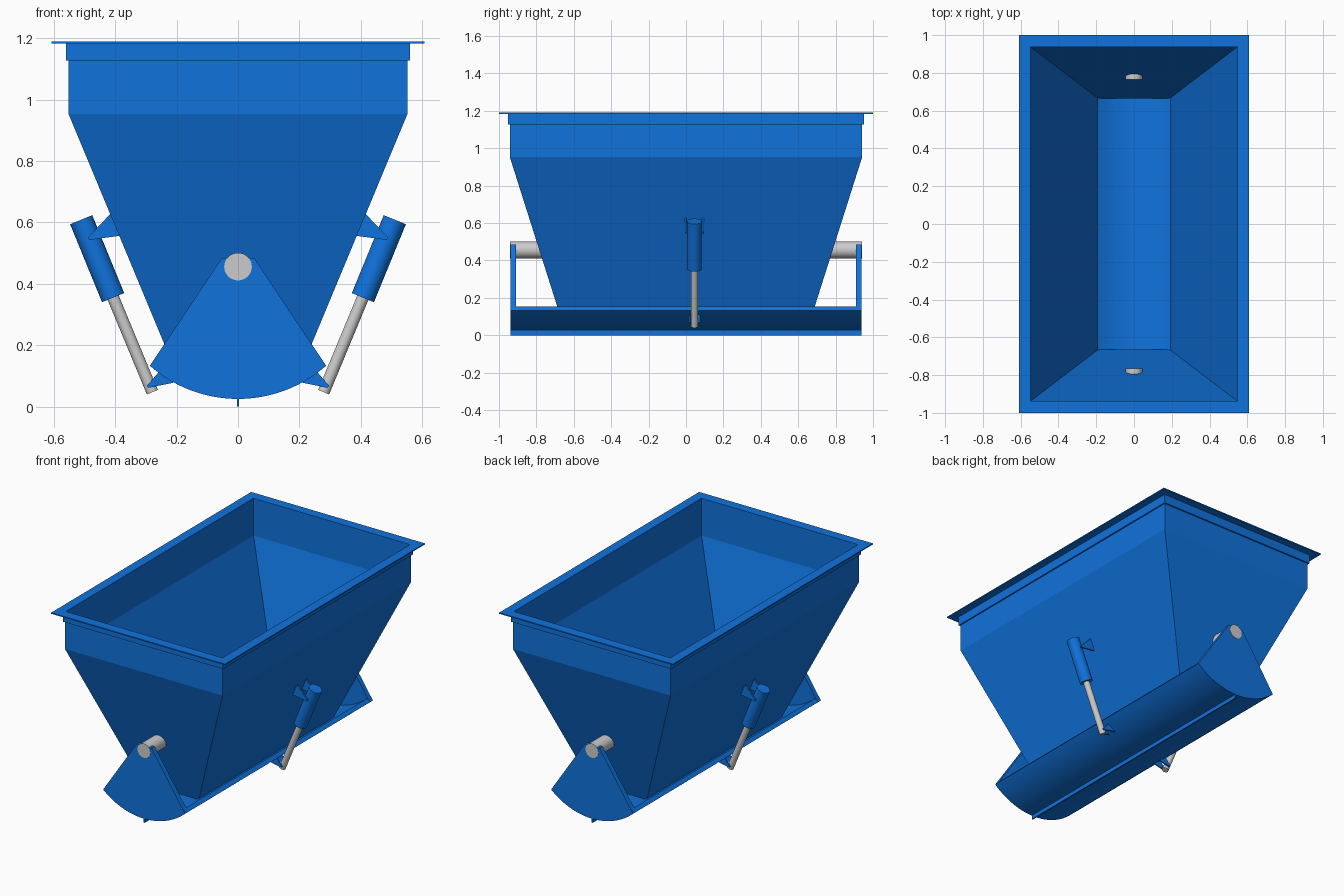
import bpy, bmesh, math
from mathutils import Vector

if "Cube" in bpy.data.objects:
    bpy.data.objects.remove(bpy.data.objects["Cube"])

blue = bpy.data.materials.new("blue_paint")
blue.diffuse_color = (0.005, 0.17, 0.72, 1)
blue.use_nodes = True
blue.node_tree.nodes["Principled BSDF"].inputs["Base Color"].default_value = blue.diffuse_color


def finish(name, bm, mat=blue, smooth=False):
    bmesh.ops.recalc_face_normals(bm, faces=bm.faces)
    me = bpy.data.meshes.new(name)
    bm.to_mesh(me)
    bm.free()
    ob = bpy.data.objects.new(name, me)
    bpy.context.collection.objects.link(ob)
    if mat:
        me.materials.append(mat)
    if smooth:
        bpy.ops.object.select_all(action='DESELECT')
        ob.select_set(True)
        bpy.context.view_layer.objects.active = ob
        bpy.ops.object.shade_smooth_by_angle(angle=math.radians(30))
    return ob


def loft(name, sections, closed):
    """Rectangular rings (half x, half y, z) joined into walls."""
    bm = bmesh.new()
    rings = [[bm.verts.new((sx * x, sy * y, z)) for sx, sy in ((-1, -1), (1, -1), (1, 1), (-1, 1))]
             for x, y, z in sections]
    pairs = list(zip(rings, rings[1:]))
    if closed:
        pairs.append((rings[-1], rings[0]))
    for a, b in pairs:
        for i in range(4):
            j = (i + 1) % 4
            bm.faces.new((a[i], a[j], b[j], b[i]))
    return finish(name, bm)


def prism(name, pts, y0, y1, s=1, smooth=False):
    """XZ profile extruded along y; s=-1 turns it half a turn about z."""
    bm = bmesh.new()
    f = bm.faces.new([bm.verts.new((s * x, s * y0, z)) for x, z in pts])
    ext = bmesh.ops.extrude_face_region(bm, geom=[f])
    bmesh.ops.translate(bm, vec=(0, s * (y1 - y0), 0),
                        verts=[v for v in ext["geom"] if isinstance(v, bmesh.types.BMVert)])
    return finish(name, bm, blue, smooth)


def rod(name, a, b, r, mat=None):
    a, b = Vector(a), Vector(b)
    bm = bmesh.new()
    bmesh.ops.create_cone(bm, cap_ends=True, segments=32, radius1=r, radius2=r, depth=(b - a).length)
    ob = finish(name, bm, mat, True)
    ob.location = (a + b) / 2
    ob.rotation_mode = 'QUATERNION'
    ob.rotation_quaternion = (b - a).to_track_quat('Z', 'Y')
    return ob


# Hopper body: thin walls, open top and bottom
t = 0.004
loft("hopper_body", [(0.552, 0.942, 1.187), (0.552, 0.942, 0.953), (0.194, 0.669, 0.093),
                     (0.194 - t, 0.669 - t, 0.093), (0.552 - t, 0.942 - t, 0.953),
                     (0.552 - t, 0.942 - t, 1.187)], True)

# Rim: vertical collar and flat flange
loft("rim_collar", [(0.561, 0.951, 1.127), (0.561, 0.951, 1.184),
                    (0.551, 0.941, 1.184), (0.551, 0.941, 1.127)], True)
loft("rim_flange", [(0.608, 1.0, 1.183), (0.608, 1.0, 1.19),
                    (0.548, 0.938, 1.19), (0.548, 0.938, 1.183)], True)

# Clamshell gate: two curved halves with end plates
CZ, R, TH = 0.46, 0.435, 0.027
A = math.radians(41.3)


def arc(r, n=20):
    return [(r * math.sin(A * i / n), CZ - r * math.cos(A * i / n)) for i in range(n + 1)]


for s, side in ((1, "right"), (-1, "left")):
    prism(f"gate_shell_{side}", arc(R) + arc(R - TH)[::-1], -0.938, 0.938, s, True)
    for e, end in ((1, "a"), (-1, "b")):
        prism(f"gate_end_plate_{side}_{end}", [(0, 0.485), (0, CZ - R)] + arc(R)[1:] + [(0.052, 0.485)],
              e * 0.908, e * 0.939, s, True)

# Centre rib under the gate seam
prism("gate_seam_rib", [(-0.004, 0), (0.004, 0), (0.004, 0.03), (-0.004, 0.03)], -0.938, 0.938)

# Pivot pins at both ends
for e, end in ((-1, "front"), (1, "back")):
    rod(f"pivot_pin_{end}", (0, e * 0.765, 0.456), (0, e * 0.941, 0.456), 0.045)

# Hydraulic rams with brackets, one per side, half a turn apart
YC = 0.045
for s, side in ((1, "right"), (-1, "left")):
    top, mid, low = [(s * x, s * YC, z) for x, z in ((0.511, 0.609), (0.407, 0.355), (0.279, 0.047))]
    rod(f"ram_cylinder_{side}", top, mid, 0.039, blue)
    rod(f"ram_rod_{side}", Vector(mid).lerp(Vector(top), 0.1), low, 0.0195)
    for d, tag in ((-1, "a"), (1, "b")):
        prism(f"upper_bracket_{side}_{tag}", [(0.414, 0.63), (0.489, 0.551), (0.485, 0.543), (0.382, 0.557)],
              YC + d * 0.041, YC + d * 0.051, s)
        prism(f"lower_bracket_{side}_{tag}", [(0.2, 0.08), (0.292, 0.061), (0.297, 0.068), (0.25, 0.122)],
              YC + d * 0.02, YC + d * 0.029, s)
